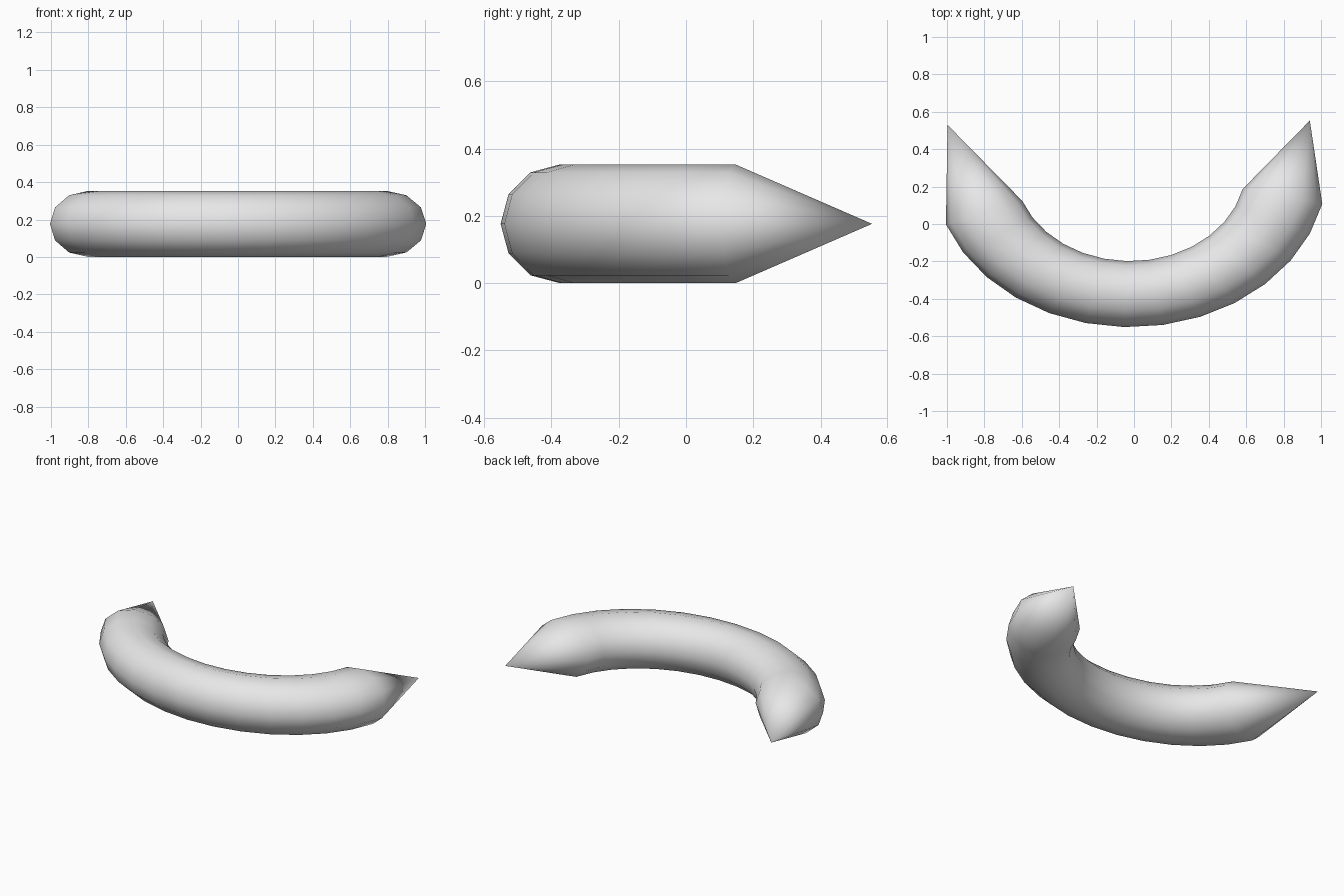
import bpy, bmesh
from math import sin, cos, radians, pi

cube = bpy.data.objects.get("Cube")
if cube:
    bpy.data.objects.remove(cube, do_unlink=True)

mat = bpy.data.materials.new("light grey")
mat.use_nodes = True
grey = (0.8, 0.8, 0.8, 1)
mat.diffuse_color = grey
mat.node_tree.nodes["Principled BSDF"].inputs["Base Color"].default_value = grey

# Arc of a stretched ring
CENTRE = (-0.02, 0.30)
RADIUS, TUBE, STRETCH = 0.675, 0.1765, 1.238
SIDES, STEPS = 12, 13
START, END = radians(200.8), radians(346.9)


def ring(bm, angle):
    verts = []
    for i in range(SIDES):
        a = 2 * pi * i / SIDES
        r = RADIUS + TUBE * cos(a)
        verts.append(bm.verts.new((CENTRE[0] + STRETCH * r * cos(angle),
                                   CENTRE[1] + r * sin(angle),
                                   TUBE + TUBE * sin(a))))
    return verts


bm = bmesh.new()
rings = [ring(bm, START + (END - START) * k / STEPS) for k in range(STEPS + 1)]
for a, b in zip(rings, rings[1:]):
    for i in range(SIDES):
        j = (i + 1) % SIDES
        bm.faces.new((a[i], a[j], b[j], b[i]))

# Pointed tips
for end, tip in ((rings[0], (-0.997, 0.53, TUBE)), (rings[-1], (0.94, 0.553, TUBE))):
    apex = bm.verts.new(tip)
    for i in range(SIDES):
        bm.faces.new((end[i], end[(i + 1) % SIDES], apex))

bmesh.ops.recalc_face_normals(bm, faces=bm.faces)
for f in bm.faces:
    f.smooth = True
mesh = bpy.data.meshes.new("curved_horn")
bm.to_mesh(mesh)
bm.free()
mesh.materials.append(mat)
horn = bpy.data.objects.new("curved_horn", mesh)
bpy.context.collection.objects.link(horn)
